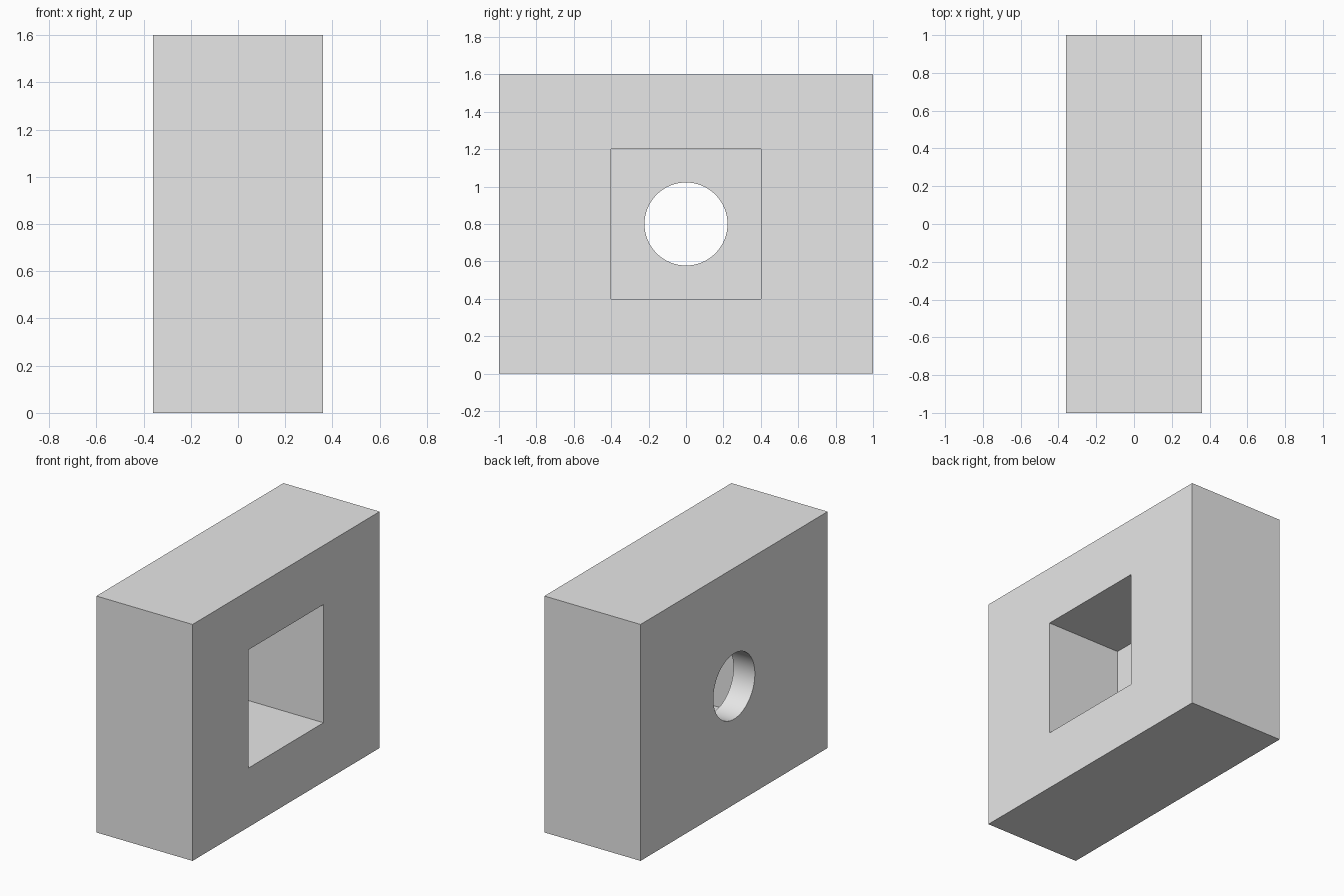
import bpy
from math import pi

cube = bpy.data.objects.get("Cube")
if cube:
    bpy.data.objects.remove(cube, do_unlink=True)

WIDTH, LENGTH, HEIGHT = 0.72, 2.0, 1.6
POCKET_SIDE, POCKET_DEPTH = 0.8, 0.56
HOLE_RADIUS = 0.222
MID = HEIGHT / 2
FACE_X = WIDTH / 2

grey = bpy.data.materials.new("light grey")
grey.use_nodes = True
colour = (0.8, 0.8, 0.8, 1.0)
grey.diffuse_color = colour
grey.node_tree.nodes["Principled BSDF"].inputs["Base Color"].default_value = colour


def box(name, size, centre):
    bpy.ops.mesh.primitive_cube_add(size=1, location=centre)
    obj = bpy.context.object
    obj.name = name
    obj.scale = size
    bpy.ops.object.transform_apply(location=False, rotation=False, scale=True)
    obj.data.materials.append(grey)
    return obj


def cut(target, cutter):
    cutter.hide_render = True
    mod = target.modifiers.new("cut", 'BOOLEAN')
    mod.operation = 'DIFFERENCE'
    mod.solver = 'EXACT'
    mod.object = cutter
    bpy.context.view_layer.objects.active = target
    bpy.ops.object.modifier_apply(modifier=mod.name)
    bpy.data.objects.remove(cutter, do_unlink=True)


# Solid block
block = box("block", (WIDTH, LENGTH, HEIGHT), (0, 0, MID))

# Square pocket, open on the left side
overshoot = 0.2
pocket = box("pocket_cutter",
             (POCKET_DEPTH + overshoot, POCKET_SIDE, POCKET_SIDE),
             (FACE_X + (overshoot - POCKET_DEPTH) / 2, 0, MID))
cut(block, pocket)

# Round hole through the thin wall behind the pocket
bpy.ops.mesh.primitive_cylinder_add(vertices=96, radius=HOLE_RADIUS, depth=0.5,
                                    location=(-FACE_X, 0, MID),
                                    rotation=(0, pi / 2, 0))
hole = bpy.context.object
hole.name = "hole_cutter"
hole.data.materials.append(grey)
cut(block, hole)

# Smooth bore, sharp edges elsewhere
bpy.ops.object.select_all(action='DESELECT')
block.select_set(True)
bpy.context.view_layer.objects.active = block
bpy.ops.object.shade_smooth_by_angle(angle=pi / 6)
